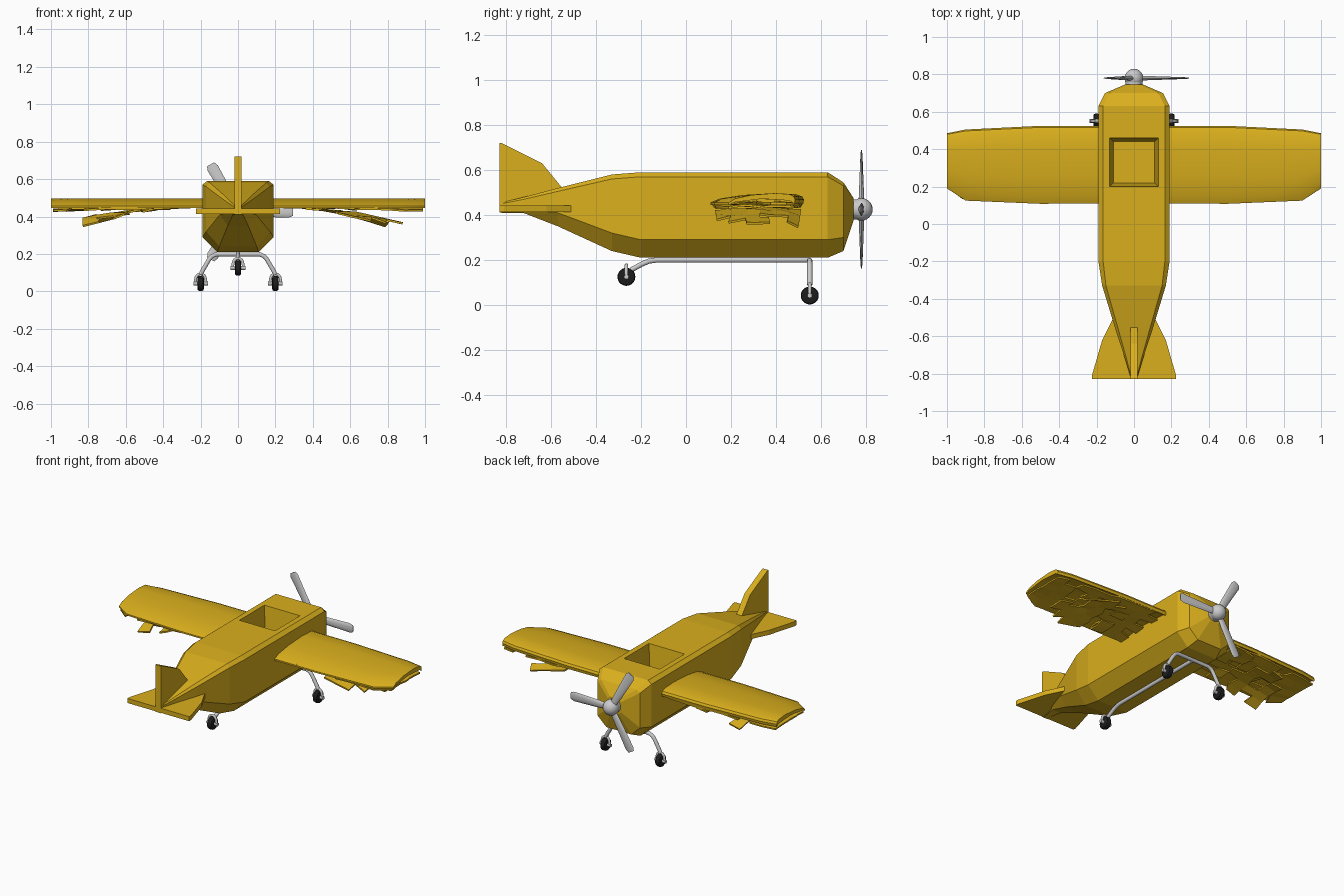
import bpy, bmesh, math, random
from mathutils import Matrix, Vector

if "Cube" in bpy.data.objects:
    bpy.data.objects.remove(bpy.data.objects["Cube"])
random.seed(4)

def material(name, col):
    m = bpy.data.materials.new(name)
    m.diffuse_color = (*col, 1)
    m.use_nodes = True
    m.node_tree.nodes["Principled BSDF"].inputs["Base Color"].default_value = m.diffuse_color
    return m
YELLOW = material("yellow_paint", (0.70, 0.43, 0.012))
BLACK = material("black_rubber", (0.012, 0.012, 0.012))

def finish(name, bm, mat=None, smooth=None):
    bmesh.ops.recalc_face_normals(bm, faces=bm.faces)
    me = bpy.data.meshes.new(name)
    bm.to_mesh(me)
    bm.free()
    ob = bpy.data.objects.new(name, me)
    bpy.context.collection.objects.link(ob)
    if mat:
        me.materials.append(mat)
    if smooth:
        bpy.ops.object.select_all(action='DESELECT')
        ob.select_set(True)
        bpy.context.view_layer.objects.active = ob
        bpy.ops.object.shade_smooth_by_angle(angle=math.radians(smooth))
    return ob

def loft(name, rings, mat=None, smooth=None):
    bm = bmesh.new()
    vs = [[bm.verts.new(p) for p in r] for r in rings]
    n = len(rings[0])
    for a, b in zip(vs, vs[1:]):
        for i in range(n):
            bm.faces.new((a[i], a[(i+1) % n], b[(i+1) % n], b[i]))
    bm.faces.new(vs[0])
    bm.faces.new(vs[-1])
    return finish(name, bm, mat, smooth)

def tube(name, pts, r):
    cu = bpy.data.curves.new(name, 'CURVE')
    cu.dimensions = '3D'
    cu.bevel_depth, cu.bevel_resolution, cu.use_fill_caps = r, 3, True
    sp = cu.splines.new('POLY')
    sp.points.add(len(pts) - 1)
    for q, p in zip(sp.points, pts):
        q.co = (*p, 1)
    ob = bpy.data.objects.new(name, cu)
    bpy.context.collection.objects.link(ob)

# fuselage: chamfered sections (y, half width, top half, bottom half, top, upper corner, lower corner, bottom)
def ring(y, w, a, b, t, zt, zb, bt):
    return [(x, y, z) for x, z in ((a, t), (w, zt), (w, zb), (b, bt), (-b, bt), (-w, zb), (-w, zt), (-a, t))]
body = loft("fuselage", [ring(*s) for s in (
    (-.82, .018, .014, .012, .455, .45, .42, .41),
    (-.72, .048, .04, .028, .48, .47, .418, .408),
    (-.57, .097, .082, .055, .52, .505, .41, .35),
    (-.33, .17, .15, .10, .58, .56, .32, .24),
    (-.20, .19, .165, .11, .59, .57, .29, .21),
    (.63, .19, .165, .11, .59, .57, .29, .21),
    (.70, .155, .13, .09, .545, .53, .30, .24),
    (.745, .05, .032, .03, .475, .46, .39, .375))], YELLOW)

# cockpit opening
cutter = loft("cockpit_cutter", [[(sx*w, .33 + sy*l, z) for sx, sy in ((1, 1), (-1, 1), (-1, -1), (1, -1))]
              for z, w, l in ((.45, .11, .11), (.59, .13, .13), (.65, .13, .13))], YELLOW)
cutter.hide_render = True
cutter.hide_set(True)
mod = body.modifiers.new("cockpit", 'BOOLEAN')
mod.operation, mod.object, mod.solver = 'DIFFERENCE', cutter, 'EXACT'

# wing upper shells, arched and hollow below
PROFILE = ((0, .455), (.1, .473), (.35, .489), (.7, .497), (.92, .492), (.98, .482), (1, .468),
           (.99, .45), (.92, .464), (.5, .472), (.1, .457), (0, .445))
def chord(x):
    st = ((.17, .11, .525), (.5, .108, .525), (.9, .125, .505), (1.0, .19, .485))
    for a, b in zip(st, st[1:]):
        if x <= b[0]:
            f = (x - a[0]) / (b[0] - a[0])
            return a[1] + f*(b[1]-a[1]), a[2] + f*(b[2]-a[2])
    return st[-1][1:]

# torn sheets hanging beneath the wing
def torn_sheet(name, s, x0, x1, y0, y1, drop, arch, holes, nx=9, ny=6):
    bm = bmesh.new()
    g = []
    for i in range(nx + 1):
        u = i / nx
        x = x0 + (x1 - x0)*u
        lo, hi = chord(x)
        row = []
        for j in range(ny + 1):
            v = j / ny
            t = y0 + (y1 - y0)*v
            z = drop(u) + arch*(4*v*(1-v) - .5)*u
            jx = random.uniform(-.016, .016) if i not in (0, nx) else 0
            jy = random.uniform(-.012, .012) if j not in (0, ny) else 0
            row.append(bm.verts.new((s*(x + jx), lo + (hi-lo)*t + jy, z + random.uniform(-.005, .005))))
        g.append(row)
    for i in range(nx):
        for j in range(ny):
            if random.random() > holes:
                bm.faces.new((g[i][j], g[i+1][j], g[i+1][j+1], g[i][j+1]))
    bmesh.ops.delete(bm, geom=[v for v in bm.verts if not v.link_faces], context='VERTS')
    ob = finish(name, bm, YELLOW)
    sol = ob.modifiers.new("thickness", 'SOLIDIFY')
    sol.thickness, sol.offset = .01, 0

for s, side in ((1, "right"), (-1, "left")):
    rings = []
    for x in (.17, .5, .75, .9, 1.0):
        lo, hi = chord(x)
        rings.append([(s*x, lo + (hi-lo)*t, z) for t, z in PROFILE])
    loft(side + "_wing_top", rings, YELLOW, 35)
    torn_sheet(side + "_wing_lower_skin", s, .18, .99, .02, .98, lambda u: .455 - .02*u, .008, .16)
    end, tip = ((.88, .345) if s > 0 else (.83, .37))
    torn_sheet(side + "_wing_torn_flap", s, .36, end, .05, .97,
               lambda u: .445 - (.445 - tip)*u**1.4, .04, .42, 6, 6)

# fin and tailplane
fin = [(-.83, .72), (-.82, .72), (-.64, .63), (-.55, .52), (-.55, .46), (-.83, .41)]
loft("fin", [[(x, y, z) for y, z in fin] for x in (-.02, .02)], YELLOW)
half = [(.12, -.5), (.17, -.62), (.22, -.80), (.225, -.83)]
outline = [(.04, -.5)] + half
outline = [(.03, -.52)] + [(.115, -.51), (.17, -.62), (.225, -.81), (.225, -.83)]
outline += [(-x, y) for x, y in reversed(outline)]
loft("tailplane", [[(x, y, z) for x, y in outline] for z in (.413, .443)], YELLOW)

# propeller: spinner, neck and three blades
C = Vector((0, .78, .425))
bm = bmesh.new()
bmesh.ops.create_uvsphere(bm, u_segments=20, v_segments=12, radius=.05, matrix=Matrix.Translation(C))
finish("spinner", bm, None, 60)
bm = bmesh.new()
bmesh.ops.create_cone(bm, cap_ends=True, segments=20, radius1=.045, radius2=.045, depth=.05,
                      matrix=Matrix.Translation((0, .755, .425)) @ Matrix.Rotation(math.pi/2, 4, 'X'))
finish("propeller_neck", bm, None, 40)
for k in range(3):
    R = Matrix.Rotation(math.radians(60 + 120*k), 3, 'Y')
    rings = []
    for r, w, t in ((.02, .02, .014), (.1, .026, .011), (.27, .031, .005), (.293, .022, .003)):
        rings.append([C + R @ Vector((-r, t*math.sin(a), w*math.cos(a)))
                      for a in (i*math.pi/5 for i in range(10))])
    loft("propeller_blade_%d" % (k+1), rings, None, 50)

# wheels with forks
def wheel(name, x, y, z):
    bm = bmesh.new()
    bmesh.ops.create_cone(bm, cap_ends=True, segments=20, radius1=.04, radius2=.04, depth=.034,
                          matrix=Matrix.Translation((x, y, z)) @ Matrix.Rotation(math.pi/2, 4, 'Y'))
    rim = [e for e in bm.edges if all(abs(v.co.x - e.verts[0].co.x) < 1e-4 for v in e.verts)]
    bmesh.ops.bevel(bm, geom=rim, offset=.01, segments=2, affect='EDGES', profile=.5)
    finish(name, bm, BLACK, 40)
    arc = [(x + .027*math.cos(a), y, z + .02 + .032*math.sin(a)) for a in (i*math.pi/8 for i in range(9))]
    tube(name + "_fork", [(x + .03, y, z)] + arc + [(x - .03, y, z)], .008)
    tube(name + "_axle", [(x - .039, y, z), (x + .039, y, z)], .011)
wheel("right_wheel", .2, .55, .042)
wheel("left_wheel", -.2, .55, .042)
wheel("rear_wheel", 0, -.265, .125)

# landing gear struts
leg = [(.2, .55, .09), (.19, .55, .11), (.155, .55, .17), (.14, .55, .188), (.115, .55, .198)]
tube("main_gear_strut", leg + [(-x, y, z) for x, y, z in reversed(leg)], .012)
tube("rear_gear_strut", [(0, .55, .2), (0, -.13, .2), (0, -.165, .195), (0, -.2, .18), (0, -.265, .175)][:4]
     + [(0, -.245, .155), (0, -.262, .17)][:1], .012)
